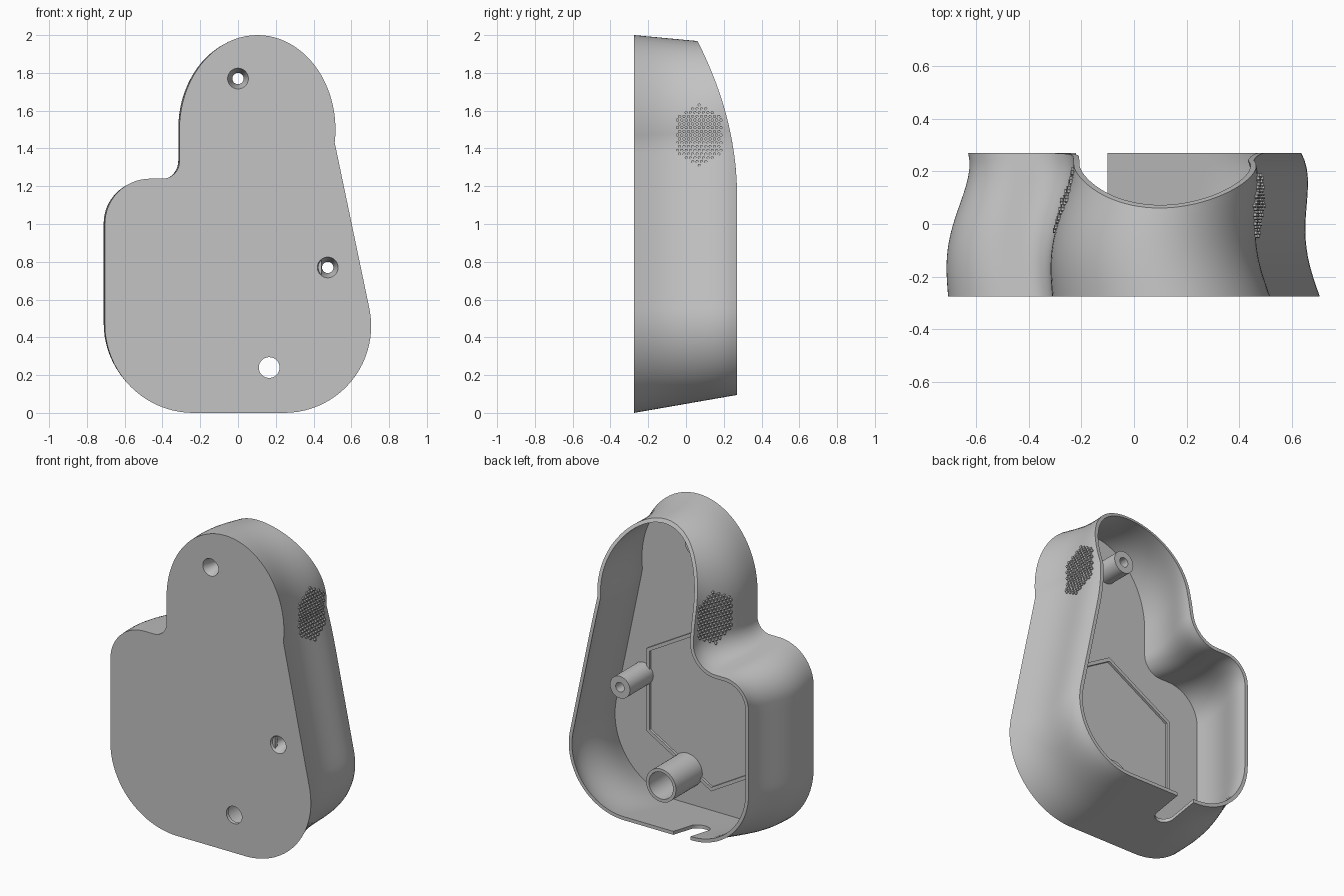
import bpy, bmesh
from math import sin, cos, radians, pi
from mathutils import Vector, Matrix
from mathutils.bvhtree import BVHTree

cube = bpy.data.objects.get("Cube")
if cube:
    bpy.data.objects.remove(cube, do_unlink=True)

FRONT, BACK, FLOOR = -0.275, 0.27, -0.25
WALL = 0.022
LAYERS = 18

grey = bpy.data.materials.new("plain grey")
grey.use_nodes = True
grey.diffuse_color = (0.55, 0.55, 0.55, 1)
grey.node_tree.nodes["Principled BSDF"].inputs["Base Color"].default_value = grey.diffuse_color


def add_object(name, bm, helper=False):
    bmesh.ops.recalc_face_normals(bm, faces=bm.faces)
    mesh = bpy.data.meshes.new(name)
    bm.to_mesh(mesh)
    bm.free()
    obj = bpy.data.objects.new(name, mesh)
    bpy.context.collection.objects.link(obj)
    mesh.materials.append(grey)
    obj.hide_render = helper
    return obj


def activate(obj):
    bpy.ops.object.select_all(action='DESELECT')
    obj.select_set(True)
    bpy.context.view_layer.objects.active = obj


def cut(obj, *cutters):
    activate(obj)
    for cutter in cutters:
        mod = obj.modifiers.new("cut", 'BOOLEAN')
        mod.operation = 'DIFFERENCE'
        mod.solver = 'EXACT'
        mod.object = cutter
        bpy.ops.object.modifier_apply(modifier=mod.name)


def lathe(name, x, z, profile, sides=40, helper=False, ring=False):
    """Turn (radius, y) points round an axis parallel to y; cap the ends or close the ring."""
    bm = bmesh.new()
    loops = [[bm.verts.new((x + r * cos(pi / 2 + 2 * pi * i / sides), y,
                            z + r * sin(pi / 2 + 2 * pi * i / sides)))
              for i in range(sides)] for r, y in profile]
    pairs = list(zip(loops, loops[1:]))
    if ring:
        pairs.append((loops[-1], loops[0]))
    else:
        bm.faces.new(loops[0])
        bm.faces.new(loops[-1])
    for a, b in pairs:
        for i in range(sides):
            j = (i + 1) % sides
            bm.faces.new((a[i], a[j], b[j], b[i]))
    return add_object(name, bm, helper)


# Outline of the front plate, clockwise from the lower left
def arc(cx, cz, rx, rz, start, end, steps):
    return [Vector((cx + rx * cos(radians(start + (end - start) * i / steps)),
                    cz + rz * sin(radians(start + (end - start) * i / steps))))
            for i in range(steps + 1)]


arcs = [arc(-0.235, 0.47, 0.47, 0.47, 270, 180, 20),
        arc(-0.465, 1.0, 0.24, 0.24, 180, 90, 16),
        arc(-0.40, 1.33, 0.09, 0.09, -90, 0, 10),
        arc(0.103, 1.5, 0.413, 0.5, 180, -8, 44),
        arc(0.245, 0.46, 0.46, 0.46, 11, -90, 22)]
outline = []
for k, points in enumerate(arcs):
    outline += points
    a, b = points[-1], arcs[(k + 1) % len(arcs)][0]
    n = int((b - a).length / 0.06)
    outline += [a.lerp(b, i / n) for i in range(1, n)]
COUNT = len(outline)
normals = []
for i in range(COUNT):
    before = (outline[i] - outline[i - 1]).normalized()
    after = (outline[(i + 1) % COUNT] - outline[i]).normalized()
    t = (before + after).normalized()
    normals.append(Vector((t.y, -t.x)))


# The wall leans inward and sways sideways with depth
def sway(t):
    stops = ((0, 0), (0.28, -0.025), (0.5, -0.018), (0.78, 0.012), (1, 0.003))
    total = 0
    for a, va in stops:
        for b, _ in stops:
            if a != b:
                va *= (t - b) / (a - b)
        total += va
    return total


def wall_point(i, y, inset):
    t = (y - FRONT) / (BACK - FRONT)
    p = outline[i] + normals[i] * (0.073 * t + inset)
    return Vector((p.x + sway(t), y, p.y + 0.022 * t))


def rim(z):
    return BACK - 0.21 * (max(0, z - 1.15) / 0.82) ** 2


def wall_loops(bm, start, inset):
    tops = []
    for i in range(COUNT):
        y = BACK
        for _ in range(6):
            y = rim(wall_point(i, y, inset).z)
        tops.append(y)
    return [[bm.verts.new(wall_point(i, start + (tops[i] - start) * k / LAYERS, inset))
             for i in range(COUNT)] for k in range(LAYERS + 1)]


# Open housing with a curved rim
bm = bmesh.new()
outer = wall_loops(bm, FRONT, 0)
inner = wall_loops(bm, FLOOR, WALL)
chain = outer + inner[::-1]
for a, b in zip(chain, chain[1:]):
    for i in range(COUNT):
        j = (i + 1) % COUNT
        bm.faces.new((a[i], a[j], b[j], b[i]))
bm.faces.new(outer[0])
bm.faces.new(inner[0])
bmesh.ops.recalc_face_normals(bm, faces=bm.faces)
surface = BVHTree.FromBMesh(bm)
housing = add_object("housing", bm)

# Cable slot in the bottom wall
bm = bmesh.new()
SLOT_X, SLOT_R = -0.16, 0.06
path = [(SLOT_X + SLOT_R * cos(pi + pi * i / 16), 0.09 + SLOT_R * sin(pi + pi * i / 16))
        for i in range(17)]
path += [(SLOT_X + SLOT_R, 0.4), (SLOT_X - SLOT_R, 0.4)]
base = bm.faces.new([bm.verts.new((x, y, -0.1)) for x, y in path])
lifted = bmesh.ops.extrude_face_region(bm, geom=[base])["geom"]
bmesh.ops.translate(bm, vec=(0, 0, 0.3),
                    verts=[v for v in lifted if isinstance(v, bmesh.types.BMVert)])
slot = add_object("slot_cutter", bm, True)
cut(housing, slot)
helpers = [slot]
parts = [housing]

# Screw posts with tapered holes
for name, x, z, tip in (("upper_screw_post", 0, 1.77, -0.09), ("side_screw_post", 0.475, 0.77, -0.015)):
    hole = lathe(name + "_cutter", x, z,
                 [(0.058, FRONT - 0.01), (0.03, -0.19), (0.03, 0.1)], helper=True)
    post = lathe(name, x, z, [(0.07, -0.26), (0.07, tip)])
    cut(housing, hole)
    cut(post, hole)
    helpers.append(hole)
    parts.append(post)

# Cable tube and hexagonal floor ridge
cable = lathe("cable_cutter", 0.165, 0.24,
              [(0.055, -0.3), (0.055, -0.252), (0.085, -0.252), (0.085, 0.1)], helper=True)
tube = lathe("cable_tube", 0.165, 0.24, [(0.105, -0.26), (0.105, 0.015)])
ridge = lathe("floor_ridge", -0.012, 0.68,
              [(0.50, -0.26), (0.525, -0.26), (0.525, -0.235), (0.50, -0.235)], sides=6, ring=True)
helpers.append(cable)
for part in (housing, tube, ridge):
    cut(part, cable)
parts += [tube, ridge]

# Textured grip patches of small studs on both sides of the neck
STEP = 0.023
for name, side, mid_y, mid_z in (("left_grip", 1, 0.07, 1.47), ("right_grip", -1, 0.09, 1.45)):
    bm = bmesh.new()
    for row in range(-8, 9):
        for col in range(-7, 8):
            dy = (col + 0.5 * (row % 2)) * STEP
            dz = row * STEP * 0.866
            if abs(dz) + abs(dy) * 0.6 > 0.17 or abs(dy) > 0.125:
                continue
            hit = surface.ray_cast(Vector((2 * side, mid_y + dy, mid_z + dz)), Vector((-side, 0, 0)))[0]
            if hit:
                bmesh.ops.create_cone(bm, cap_ends=True, segments=6, radius1=0.009, radius2=0.009,
                                      depth=0.018,
                                      matrix=Matrix.Translation(hit) @ Matrix.Rotation(pi / 2, 4, 'Y'))
    add_object(name, bm)

# Smooth the curved walls, keep the edges crisp, and remove the helpers
for part in parts:
    activate(part)
    bpy.ops.object.shade_smooth_by_angle(angle=radians(30))
for helper in helpers:
    bpy.data.objects.remove(helper, do_unlink=True)
